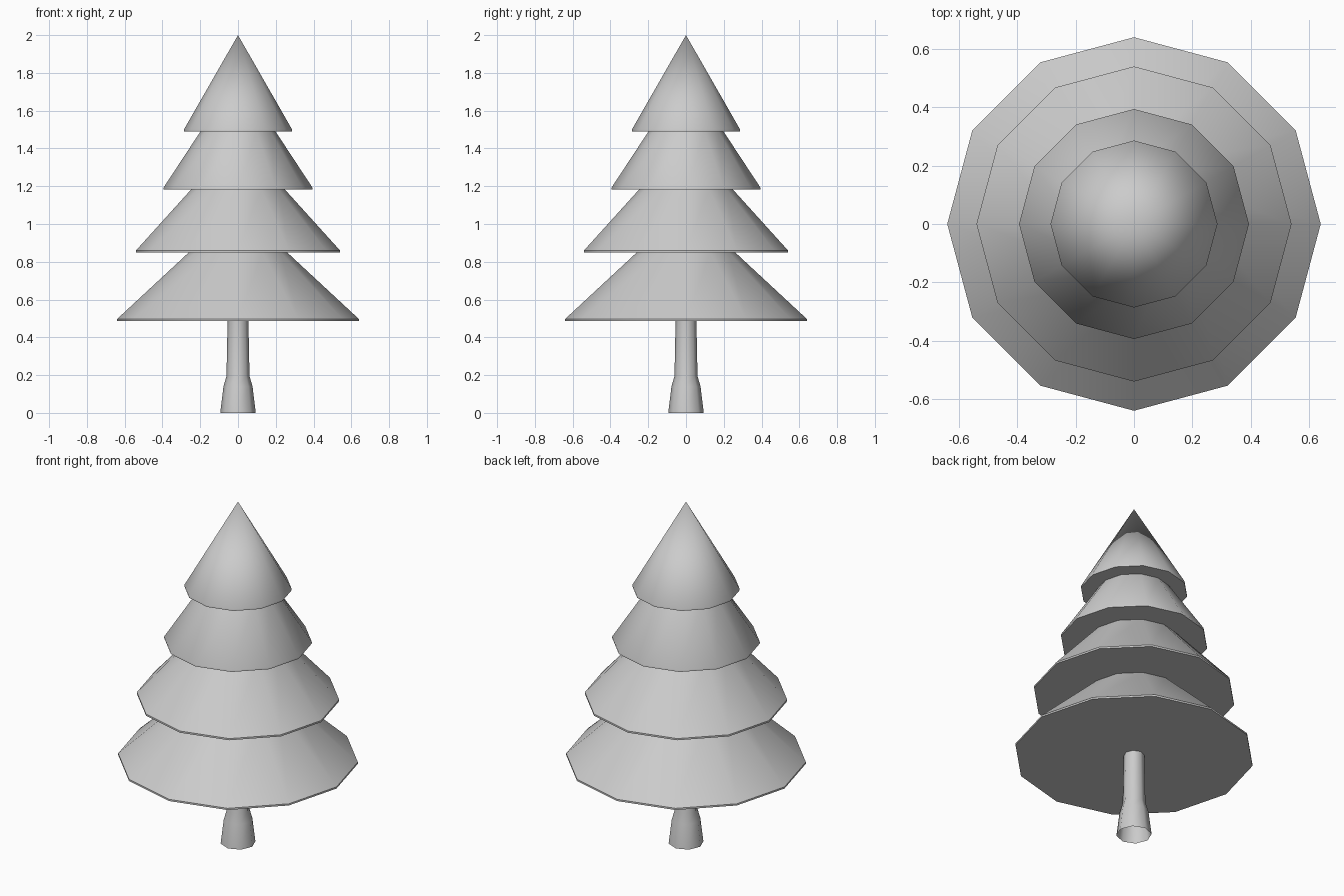
import bpy, bmesh, math

if "Cube" in bpy.data.objects:
    bpy.data.objects.remove(bpy.data.objects["Cube"])


def lathe(name, profile, sides, cap_bottom=True, cap_top=True, angle=40):
    """Revolve (radius, z) points around z; radius 0 makes a tip."""
    bm = bmesh.new()
    rings = []
    for r, z in profile:
        if r == 0:
            rings.append([bm.verts.new((0, 0, z))] * sides)
        else:
            rings.append([bm.verts.new((r * math.cos(2 * math.pi * i / sides),
                                        r * math.sin(2 * math.pi * i / sides), z))
                          for i in range(sides)])
    for low, high in zip(rings, rings[1:]):
        for i in range(sides):
            j = (i + 1) % sides
            if high[i] is high[j]:
                bm.faces.new((low[i], low[j], high[i]))
            else:
                bm.faces.new((low[i], low[j], high[j], high[i]))
    if cap_bottom:
        bm.faces.new(rings[0][::-1])
    if cap_top and profile[-1][0] > 0:
        bm.faces.new(rings[-1])
    mesh = bpy.data.meshes.new(name)
    bm.to_mesh(mesh)
    bm.free()
    obj = bpy.data.objects.new(name, mesh)
    bpy.context.collection.objects.link(obj)
    bpy.ops.object.select_all(action='DESELECT')
    obj.select_set(True)
    bpy.context.view_layer.objects.active = obj
    bpy.ops.object.shade_smooth_by_angle(angle=math.radians(angle))
    return obj


# Trunk: flared foot, open underneath
lathe("trunk", [(0.094, 0), (0.077, 0.14), (0.061, 0.195), (0.055, 0.489)], 8,
      cap_bottom=False, cap_top=False, angle=50)

# Foliage tiers: (bottom radius, bottom z, top radius, top z), each with a thin rim
tiers = [
    (0.64, 0.487, 0.26, 0.85),
    (0.54, 0.85, 0.248, 1.183),
    (0.394, 1.183, 0.198, 1.491),
    (0.286, 1.491, 0, 2.0),
]
for n, (r0, z0, r1, z1) in enumerate(tiers, 1):
    lathe(f"foliage_tier_{n}", [(r0, z0), (r0, z0 + 0.01), (r1, z1)], 12, cap_top=False)
